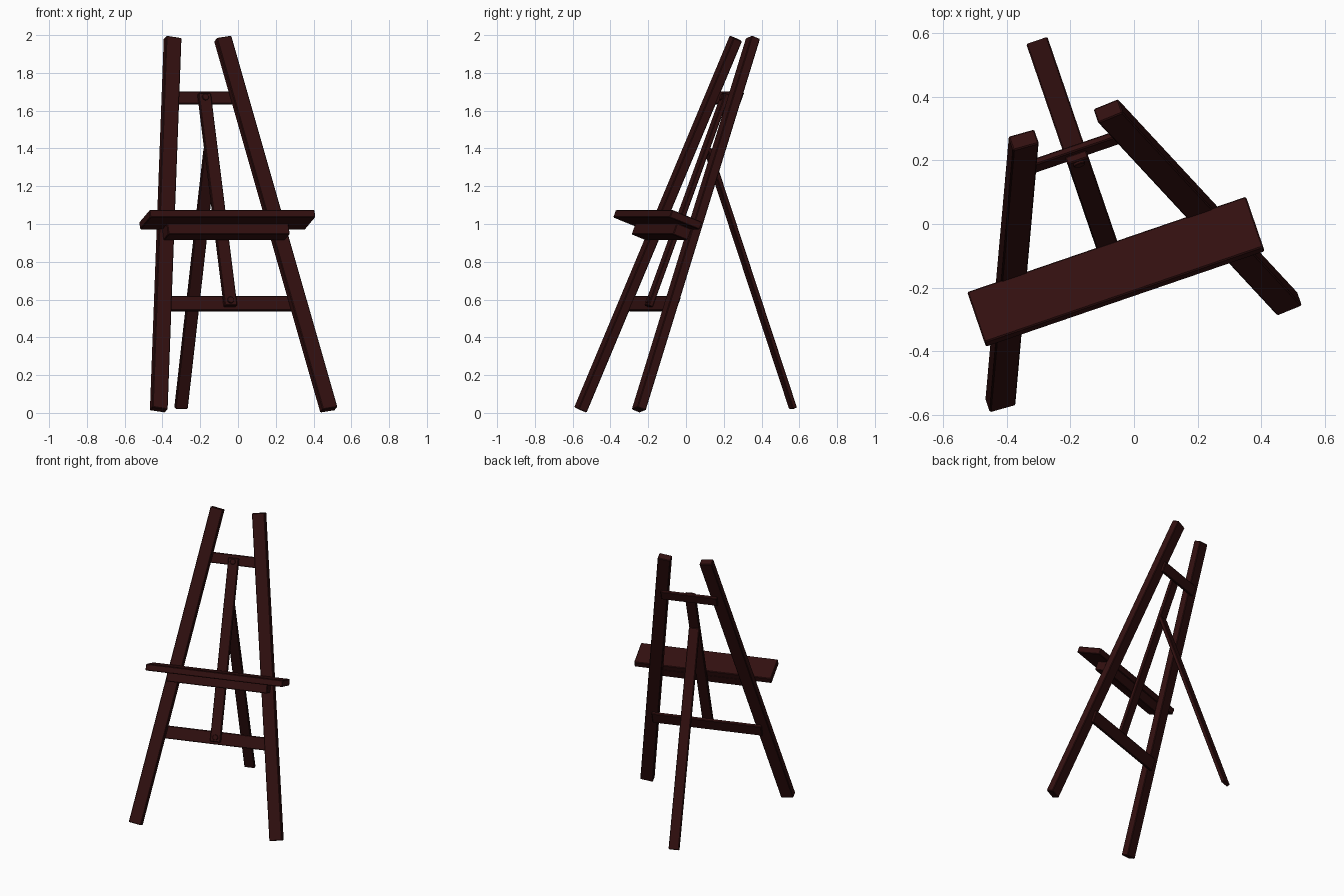
import bpy
from math import radians
from mathutils import Matrix, Vector

cube = bpy.data.objects.get("Cube")
if cube:
    bpy.data.objects.remove(cube)

# One dark stained wood colour
COLOUR = (0.032, 0.005, 0.005, 1)
wood = bpy.data.materials.new("dark_mahogany_wood")
wood.use_nodes = True
wood.diffuse_color = COLOUR
wood.node_tree.nodes["Principled BSDF"].inputs["Base Color"].default_value = COLOUR

# Upright frame (turned on the floor) and the frame of the leaning easel plane:
# x across, y out of the back, z up along the plane
STAND = Matrix.Rotation(radians(18.9), 4, 'Z') @ Matrix.Translation((-0.102, 0, 0))
PLANE = STAND @ Matrix.Translation((0, -0.399, 0)) @ Matrix.Rotation(radians(-21), 4, 'X')


def finish(obj, name, matrix, bevel):
    obj.name = obj.data.name = name
    obj.data.transform(matrix)
    obj.data.materials.append(wood)
    mod = obj.modifiers.new("edge_bevel", 'BEVEL')
    mod.width, mod.segments = bevel, 1
    return obj


def beam(name, start, end, width, thick, frame=PLANE):
    """Square-cut plank between two points; width runs along x."""
    a, b = Vector(start), Vector(end)
    z = (b - a).normalized()
    y = z.cross(Vector((1, 0, 0))).normalized()
    x = y.cross(z)
    turn = Matrix((x, y, z)).transposed().to_4x4()
    size = Matrix.Diagonal((width, thick, (b - a).length, 1))
    bpy.ops.mesh.primitive_cube_add(size=1)
    place = Matrix.Translation((a + b) / 2) @ turn @ size
    return finish(bpy.context.object, name, frame @ place, 0.004)


def board(name, length, y0, y1, z0, z1):
    """Board lying across the easel plane."""
    place = Matrix.Translation((0, (y0 + y1) / 2, (z0 + z1) / 2))
    size = Matrix.Diagonal((length, y1 - y0, z1 - z0, 1))
    bpy.ops.mesh.primitive_cube_add(size=1)
    return finish(bpy.context.object, name, PLANE @ place @ size, 0.004)


# Front legs
for side, s in (("left", 1), ("right", -1)):
    beam(side + "_front_leg", (s * 0.476, 0, 0.017), (s * 0.14, 0, 2.124), 0.085, 0.05)

# Crossbars behind the legs
board("lower_crossbar", 0.74, 0.02, 0.042, 0.589, 0.673)
board("upper_crossbar", 0.38, 0.02, 0.042, 1.762, 1.832)

# Centre bar with its bolts
board("centre_bar", 0.07, -0.006, 0.02, 0.607, 1.812)
for name, z in (("lower_bolt", 0.637), ("upper_bolt", 1.788)):
    bpy.ops.mesh.primitive_cylinder_add(vertices=16, radius=0.018, depth=0.02)
    place = Matrix.Translation((0, -0.004, z)) @ Matrix.Rotation(radians(90), 4, 'X')
    finish(bpy.context.object, name, PLANE @ place, 0.002)

# Shelf and the ledge below it
board("shelf", 0.925, -0.199, -0.019, 1.032, 1.075)
board("shelf_support", 0.68, -0.11, -0.022, 0.97, 1.034)

# Rear prop leg
beam("rear_leg", (0, 0.634, 0.024), (0, 0.155, 1.4), 0.07, 0.024, STAND)
